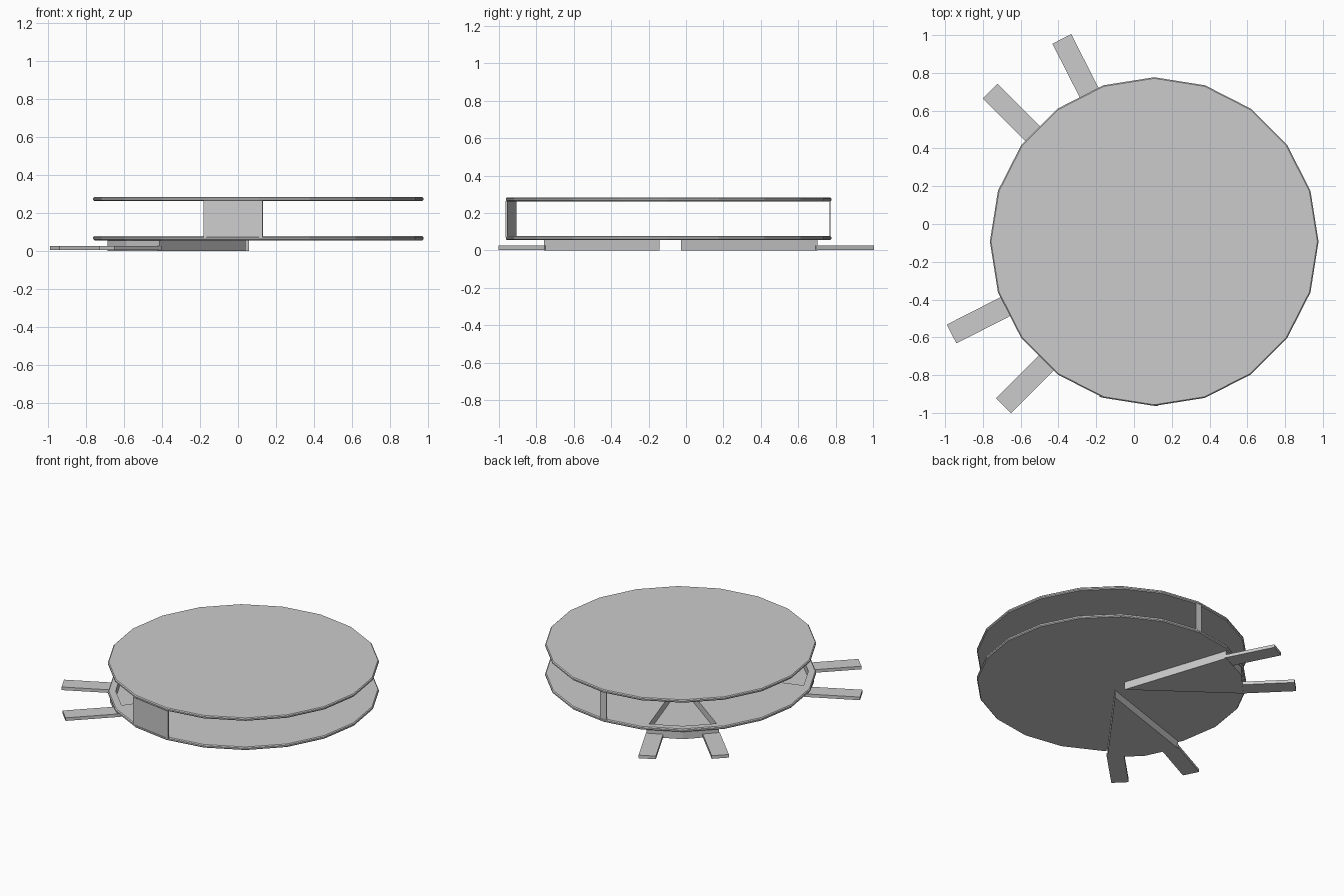
import bpy, bmesh
from math import cos, sin, radians
from mathutils import Matrix, Vector

if "Cube" in bpy.data.objects:
    bpy.data.objects.remove(bpy.data.objects["Cube"])

CX, CY = 0.107, -0.093     # centre of the discs
R = 0.87


def prism(name, outline, z0, z1):
    """Extrude a flat outline between two heights."""
    bm = bmesh.new()
    f = bm.faces.new([bm.verts.new((x, y, z0)) for x, y in outline])
    up = bmesh.ops.extrude_face_region(bm, geom=[f])
    bmesh.ops.translate(bm, vec=(0, 0, z1 - z0),
                        verts=[v for v in up["geom"] if isinstance(v, bmesh.types.BMVert)])
    bmesh.ops.recalc_face_normals(bm, faces=bm.faces)
    me = bpy.data.meshes.new(name)
    bm.to_mesh(me)
    bm.free()
    ob = bpy.data.objects.new(name, me)
    bpy.context.collection.objects.link(ob)
    return ob


def frame(pts, deg):
    """Place points given as (outward, sideways) around the disc centre."""
    c, s = cos(radians(deg)), sin(radians(deg))
    return [(CX + u * c - v * s, CY + u * s + v * c) for u, v in pts]


def polar(r, deg):
    return (r * cos(radians(deg)), r * sin(radians(deg)))


def disc(name, z0, z1):
    ob = prism(name, frame([polar(R, 90 + 18 * i) for i in range(20)], 0), z0, z1)
    bm = bmesh.new()
    bm.from_mesh(ob.data)
    rims = [e for e in bm.edges if abs(e.verts[0].co.z - e.verts[1].co.z) < 1e-5]
    bmesh.ops.bevel(bm, geom=rims, offset=0.006, segments=1, affect='EDGES')
    bm.to_mesh(ob.data)
    bm.free()
    return ob


def cut(ob, cutter):
    m = ob.modifiers.new("pocket", 'BOOLEAN')
    m.operation = 'DIFFERENCE'
    m.solver = 'EXACT'
    m.object = cutter
    cutter.hide_render = True
    cutter.hide_viewport = True
    cutter.display_type = 'WIRE'


# discs
disc("upper_disc", 0.262, 0.283)
lower = disc("lower_disc", 0.055, 0.077)

# two hollow wedge trays, each with a pair of flat legs
for n, mid in enumerate((126, 216), 1):
    tray = prism(f"wedge_tray_{n}",
                 frame([(0.083, 0), polar(0.846, -16), polar(0.857, 0), polar(0.846, 16)], mid),
                 0.0, 0.0555)
    pocket = prism(f"pocket_cutter_{n}",
                   frame([(0.115, 0), polar(0.815, -15.4), polar(0.82, 0), polar(0.815, 15.4)], mid),
                   0.025, 0.12)
    cut(tray, pocket)
    cut(lower, pocket)
    for side in (-1, 1):
        a, b = -0.005 * side, 0.107 * side
        prism(f"leg_{n}_{'left' if side > 0 else 'right'}",
              frame([(0.83, a), (1.178, a), (1.178, b), (0.83, b)], mid + 9 * side),
              0.003, 0.025)

# front panel and narrow back post holding the discs apart
prism("front_panel", frame([(0.848, -0.157), (0.858, -0.157), (0.858, 0.157), (0.848, 0.157)], 261),
      0.07, 0.265)
prism("back_post", frame([(0.861, -0.024), (0.866, -0.024), (0.866, 0.024), (0.861, 0.024)], 90),
      0.07, 0.265)
